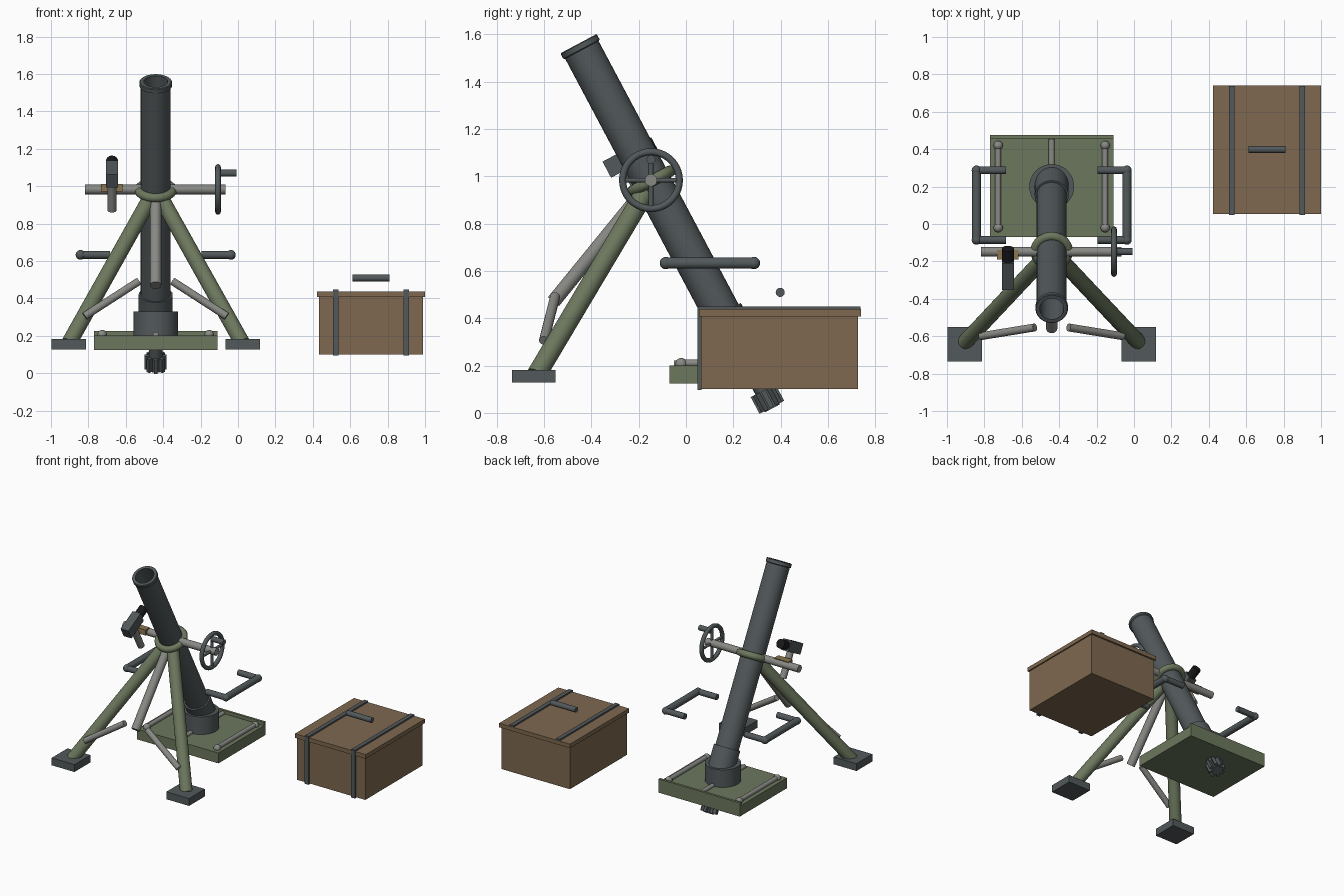
import bpy, bmesh
from math import radians, sin, cos, pi
from mathutils import Vector, Matrix

if "Cube" in bpy.data.objects:
    bpy.data.objects.remove(bpy.data.objects["Cube"])


def mat(name, r, g, b):
    m = bpy.data.materials.new(name)
    m.diffuse_color = (r, g, b, 1)
    m.use_nodes = True
    m.node_tree.nodes["Principled BSDF"].inputs["Base Color"].default_value = m.diffuse_color
    return m


STEEL = mat("gunmetal", .085, .1, .105)
OLIVE = mat("olive_paint", .15, .185, .11)
GREY = mat("light_steel", .25, .255, .235)
WOOD = mat("crate_wood", .21, .14, .08)
BRASS = mat("brass", .26, .18, .08)
BLACK = mat("black_rubber", .01, .01, .012)

CX = -0.44                                   # weapon centre line
TILT = radians(28)
MUZZLE = Vector((CX, -.454, 1.56))
AXIS = Vector((0, sin(TILT), -cos(TILT)))    # down the barrel
ACROSS = Vector((0, cos(TILT), sin(TILT)))


def on_axis(t):
    return MUZZLE + AXIS * t


def finish(name, bm, m, smooth=True):
    bmesh.ops.recalc_face_normals(bm, faces=bm.faces)
    me = bpy.data.meshes.new(name)
    bm.to_mesh(me)
    bm.free()
    ob = bpy.data.objects.new(name, me)
    bpy.context.collection.objects.link(ob)
    me.materials.append(m)
    if smooth:
        bpy.ops.object.select_all(action='DESELECT')
        ob.select_set(True)
        bpy.context.view_layer.objects.active = ob
        bpy.ops.object.shade_smooth_by_angle(angle=radians(35))
    return ob


def frame(origin, direction):
    q = Vector(direction).to_track_quat('Z', 'Y')
    return Matrix.Translation(origin) @ q.to_matrix().to_4x4()


def box(name, center, size, m, rot_x=0):
    bm = bmesh.new()
    mx = Matrix.Translation(center) @ Matrix.Rotation(rot_x, 4, 'X') @ Matrix.Diagonal((*size, 1))
    bmesh.ops.create_cube(bm, size=1, matrix=mx)
    return finish(name, bm, m, False)


def lathe(name, profile, mx, m, n=32, closed=False):
    """Spin (radius, height) points about z, then place with mx."""
    bm = bmesh.new()
    vs = [bm.verts.new((r, 0, h)) for r, h in profile]
    es = [bm.edges.new(p) for p in zip(vs, vs[1:])]
    if closed:
        es.append(bm.edges.new((vs[-1], vs[0])))
    bmesh.ops.spin(bm, geom=vs + es, cent=(0, 0, 0), axis=(0, 0, 1), angle=2 * pi, steps=n)
    bmesh.ops.remove_doubles(bm, verts=bm.verts, dist=1e-5)
    bm.transform(mx)
    return finish(name, bm, m)


def rod(name, a, b, r, m, n=20):
    a, b = Vector(a), Vector(b)
    L = (b - a).length
    return lathe(name, [(0, 0), (r, 0), (r, L), (0, L)], frame(a, b - a), m, n)


def torus(name, center, direction, R, r, m):
    ring = [(R + r * cos(i * pi / 6), r * sin(i * pi / 6)) for i in range(12)]
    return lathe(name, ring, frame(center, direction), m, 40, True)


def ball(name, center, r, m):
    bm = bmesh.new()
    bmesh.ops.create_uvsphere(bm, u_segments=16, v_segments=10, radius=r,
                              matrix=Matrix.Translation(center))
    return finish(name, bm, m)


# Barrel with muzzle lip and bore, breech collar
lathe("barrel", [(0, 1.46), (.08, 1.46), (.08, .03), (.087, .026), (.087, .004), (.083, 0),
                 (.064, 0), (.064, 1.2), (0, 1.2)], frame(MUZZLE, AXIS), STEEL, 40)
rod("breech_collar", on_axis(1.29), on_axis(1.46), .091, STEEL, 40)
torus("barrel_ring", on_axis(.657), AXIS, .09, .024, OLIVE)

# Base plate, rear lip, ribs and socket
box("base_plate", (CX, .203, .163), (.66, .546, .076), OLIVE)
box("rear_lip", (CX, .467, .21), (.66, .018, .03), OLIVE)
rod("barrel_socket", (CX, .2, .19), (CX, .2, .33), .12, STEEL, 40)
rod("center_rib", (CX, -.05, .205), (CX, .455, .205), .016, GREY)
for s in (-1, 1):
    x = CX + s * .286
    rod("side_rib", (x, -.02, .21), (x, .42, .21), .016, GREY)
    for y in (-.02, .42):
        ball("rib_end", (x, y, .207), .025, GREY)

# Toothed ground spike below the plate
rod("ground_spike", on_axis(1.6), on_axis(1.745), .036, STEEL)
bm = bmesh.new()
for i in range(8):
    mx = (frame(on_axis(1.70), AXIS) @ Matrix.Rotation(i * pi / 4, 4, 'Z')
          @ Matrix.Translation((.04, 0, 0)) @ Matrix.Diagonal((.038, .02, .08, 1)))
    bmesh.ops.create_cube(bm, size=1, matrix=mx)
finish("spike_teeth", bm, STEEL, False)

# Bipod legs, feet, braces and carrying handles on both sides
for s in (-1, 1):
    rod("bipod_leg", (CX + s * .01, -.15, .97), (CX + s * .464, -.632, .16), .042, OLIVE, 24)
    box("foot_pad", (CX + s * .465, -.643, .155), (.185, .184, .054), STEEL)
    rod("leg_brace", (CX + s * .38, -.6, .305), (CX + s * .09, -.553, .492), .021, GREY)
    hx = CX + s * .402
    rod("carry_handle", (hx, -.085, .633), (hx, .287, .633), .024, STEEL)
    for y in (-.085, .287):
        rod("handle_arm", (hx, y, .633), (CX + s * .245, y, .633), .021, STEEL)
        ball("handle_corner", (hx, y, .633), .026, STEEL)
rod("center_strut", (CX, -.165, .955), (CX, -.56, .47), .03, GREY, 24)

# Cross shaft with handwheel and crank
HY, HZ, WX = -.148, .983, -.107
rod("cross_shaft", (-.818, HY, HZ), (-.068, HY, HZ), .026, GREY, 24)
torus("handwheel_rim", (WX, HY, HZ), (1, 0, 0), .12, .015, STEEL)
rod("wheel_spoke_vertical", (WX, HY, HZ - .12), (WX, HY, HZ + .12), .01, STEEL, 12)
rod("wheel_spoke_horizontal", (WX, HY - .12, HZ), (WX, HY + .12, HZ), .01, STEEL, 12)
rod("crank_grip", (WX, HY, 1.07), (-.008, HY, 1.07), .019, STEEL)

# Sight: clamp, post, body and eyepiece
SX = -.674
sight = Vector((SX, -.264, 1.065))
box("sight_clamp", (SX, -.165, .993), (.115, .05, .04), BRASS)
rod("sight_post", sight, sight + AXIS * .22, .024, GREY)
box("sight_body", sight, (.064, .16, .077), STEEL, TILT)
rod("sight_eyepiece", sight + ACROSS * .07, sight + ACROSS * .15, .032, BLACK, 24)

# Ammunition crate, lid, straps and grip
BX = .711
box("crate_body", (BX, .395, .254), (.556, .664, .308), WOOD)
box("crate_lid", (BX, .397, .423), (.575, .685, .03), WOOD)
for s in (-1, 1):
    x = BX + s * .188
    box("lid_strap", (x, .395, .442), (.03, .685, .014), STEEL)
    box("front_strap", (x, .057, .271), (.03, .018, .35), STEEL)
rod("crate_grip", (BX - .1, .398, .509), (BX + .1, .398, .509), .019, STEEL)
